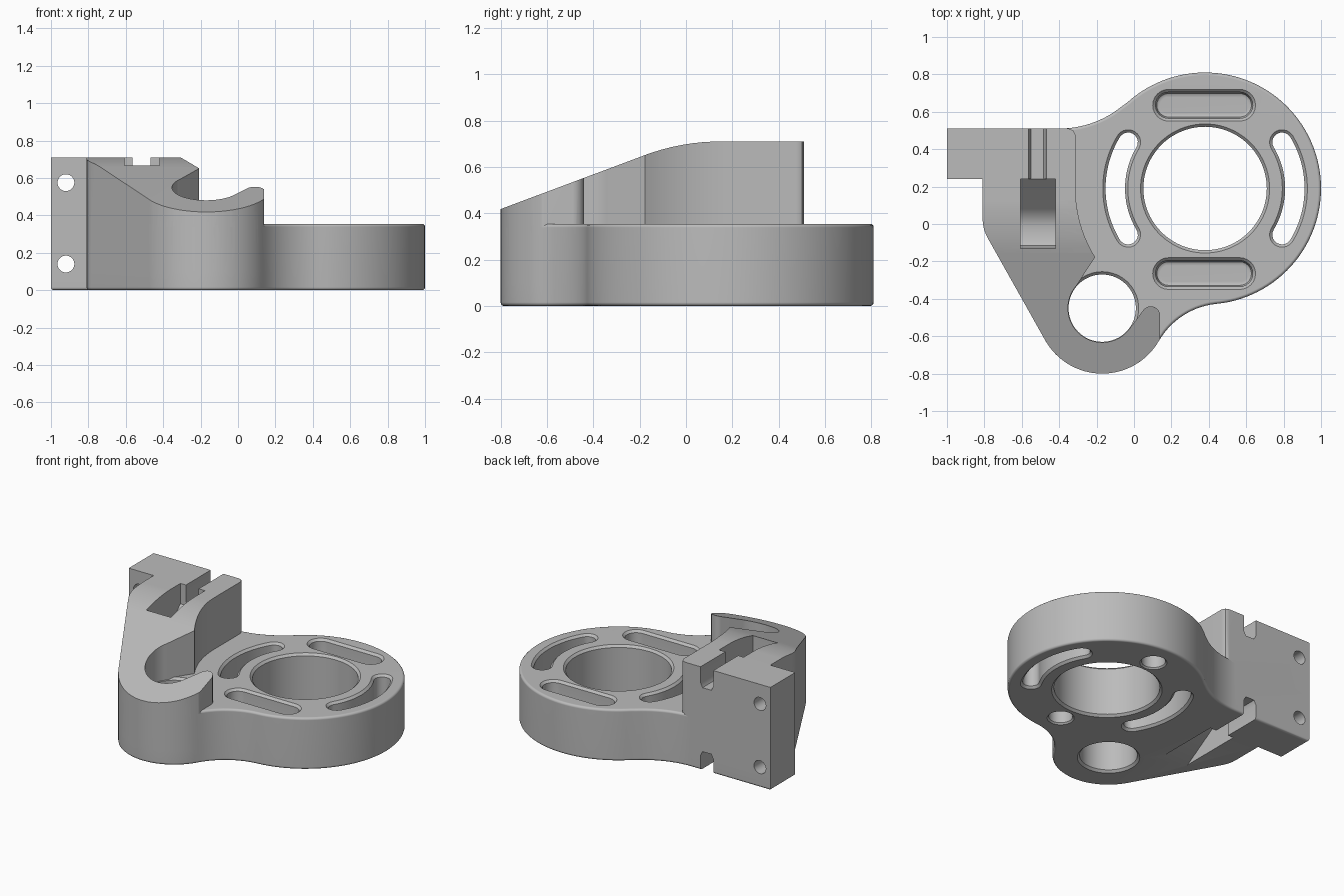
import bpy, bmesh
from math import sin, cos, radians
from mathutils import Vector

cube = bpy.data.objects.get("Cube")
if cube:
    bpy.data.objects.remove(cube, do_unlink=True)

RING = (0.38, 0.19)      # large bore centre
BOSS = (-0.17, -0.45)    # small bore centre
DECK = 0.355             # plate height
TOP = 0.71               # clamp block height

grey = bpy.data.materials.new("plain_grey")
grey.use_nodes = True
grey.diffuse_color = (0.5, 0.5, 0.5, 1)
shader = next(n for n in grey.node_tree.nodes if n.type == 'BSDF_PRINCIPLED')
shader.inputs["Base Color"].default_value = (0.5, 0.5, 0.5, 1)
shader.inputs["Roughness"].default_value = 0.6


def arc(c, r, a0, a1, n):
    angles = [radians(a0 + (a1 - a0) * i / n) for i in range(n + 1)]
    return [(c[0] + r * cos(a), c[1] + r * sin(a)) for a in angles]


def circle(c, r, n=64):
    return arc(c, r, 0, 360, n)[:-1]


def capsule(c, half, r):
    return (arc((c[0] + half, c[1]), r, -90, 90, 12)
            + arc((c[0] - half, c[1]), r, 90, 270, 12))


def arc_slot(c, rad, mid, spread, w):
    """Outline of a curved slot with round ends."""
    a0, a1 = mid - spread, mid + spread
    end0, end1 = arc(c, rad, a0, a1, 1)
    return (arc(c, rad + w, a0, a1, 20)[:-1] + arc(end1, w, a1, a1 + 180, 10)[:-1]
            + arc(c, rad - w, a1, a0, 20)[:-1] + arc(end0, w, a0 + 180, a0 + 360, 10)[:-1])


def loft(layers, axis='Z'):
    """Closed solid through equal-length outlines stacked along an axis."""
    bm = bmesh.new()
    place = {'Z': lambda u, v, h: (u, v, h),
             'X': lambda u, v, h: (h, u, v),
             'Y': lambda u, v, h: (u, h, v)}[axis]
    loops = [[bm.verts.new(place(u, v, h)) for u, v in pts] for pts, h in layers]
    bm.faces.new(loops[0])
    bm.faces.new(loops[-1])
    for low, high in zip(loops, loops[1:]):
        for i in range(len(low)):
            j = (i + 1) % len(low)
            bm.faces.new((low[i], low[j], high[j], high[i]))
    bmesh.ops.recalc_face_normals(bm, faces=bm.faces[:])
    return bm


def finish(bm, name):
    mesh = bpy.data.meshes.new(name)
    bm.to_mesh(mesh)
    bm.free()
    obj = bpy.data.objects.new(name, mesh)
    bpy.context.scene.collection.objects.link(obj)
    mesh.materials.append(grey)
    return obj


def round_rims(bm, size, lowest):
    """Round the edges between walls and caps that lie above a height."""
    bm.normal_update()
    edges = []
    for e in bm.edges:
        if len(e.link_faces) == 2 and min(v.co.z for v in e.verts) >= lowest:
            flat, steep = sorted((abs(f.normal.z) for f in e.link_faces), reverse=True)
            if flat > 0.5 and steep < 0.1:
                edges.append(e)
    bmesh.ops.bevel(bm, geom=edges, offset=size, segments=3, profile=0.5,
                    affect='EDGES', clamp_overlap=True)


def combine(obj, bm, operation='DIFFERENCE'):
    tool = finish(bm, "cutter") if isinstance(bm, bmesh.types.BMesh) else bm
    tool.hide_render = True
    mod = obj.modifiers.new("combine", 'BOOLEAN')
    mod.operation, mod.object, mod.solver = operation, tool, 'EXACT'
    bpy.context.view_layer.objects.active = obj
    bpy.ops.object.modifier_apply(modifier=mod.name)
    bpy.data.objects.remove(tool, do_unlink=True)


def through(shape, r, rim=0.015):
    """Through-hole cutter with both rims eased."""
    e = 0.002
    return loft([(shape(r + rim + e), -e), (shape(r), rim),
                 (shape(r), DECK - rim), (shape(r + rim + e), DECK + e)])


# Outline parts shared by the plate and the clamp block
boss_side = arc(BOSS, 0.35, -30, -150.6, 32)
left_side = [(-0.785, -0.07), (-0.8, -0.035), (-0.808, 0.0), (-0.81, 0.04),
             (-0.81, 0.24), (-1, 0.24), (-1, 0.51)]

# Base plate
plate_outline = (arc((-0.4, 1.041), 0.531, -90, -47.7, 14)[:-1]
                 + arc(RING, 0.62, 132.3, -84.1, 72)[:-1]
                 + arc((0.48, -0.825), 0.4, 95.9, 150, 14)[:-1]
                 + boss_side + left_side)
bm = loft([(plate_outline, 0), (plate_outline, DECK)])
round_rims(bm, 0.016, -1)
body = finish(bm, "bracket_body")

# Bores, curved slots and straight pockets of the plate
combine(body, through(lambda r: circle(RING, r, 80), 0.33))
combine(body, through(lambda r: circle(BOSS, r), 0.18))
for side in (0, 180):
    combine(body, through(lambda r: arc_slot(RING, 0.48, side, 31, r), 0.052))
for y in (0.635, -0.265):
    centre = (0.375, y)
    combine(body, loft([(capsule(centre, 0.19, r), z) for r, z in
                        ((0.045, 0.2), (0.063, 0.21), (0.07, 0.23),
                         (0.07, 0.34), (0.088, 0.358))]))
    combine(body, loft([(circle(centre, r, 32), z) for r, z in
                        ((0.087, -0.002), (0.075, 0.01), (0.075, 0.12))]))

# Clamp block: wall around the small bore, open towards the large bore
block_outline = ([(-0.35, 0.51), (-0.325, 0.5), (-0.313, 0.475)]
                 + arc(RING, 0.693, 180, 212, 12)
                 + arc(BOSS, 0.183, 139, 319, 32)
                 + arc((0.09, -0.49), 0.05, 139, 0, 8)
                 + [(0.14, -0.613)] + boss_side + left_side)
bm = loft([(block_outline, 0.1), (block_outline, TOP)])

# Rounded slope of the block top
for i in range(1, 8):
    a = radians(20.5 * i / 7)
    normal = Vector((0, -sin(a), cos(a)))
    point = Vector((0, 0.15, TOP - 0.94)) + normal * 0.94
    bmesh.ops.bisect_plane(bm, geom=bm.verts[:] + bm.edges[:] + bm.faces[:],
                           plane_co=point, plane_no=normal, clear_outer=True)
    bmesh.ops.holes_fill(bm, edges=[e for e in bm.edges if e.is_boundary], sides=0)
bmesh.ops.recalc_face_normals(bm, faces=bm.faces[:])
round_rims(bm, 0.018, 0.2)
combine(body, finish(bm, "clamp_block"), 'UNION')

# Strap pockets, above and below
upper = [(0.24, 0.9), (0.24, 0.57), (0.08, 0.41), (0.04, 0.38), (-0.01, 0.365),
         (-0.08, 0.37), (-0.115, 0.39), (-0.13, 0.43), (-0.13, 0.9)]
lower = [(0.24, -0.1), (0.24, 0.22), (0.22, 0.25), (0.19, 0.25), (-0.36, -0.1)]
for profile in (upper, lower):
    combine(body, loft([(profile, -0.607), (profile, -0.42)], 'X'))

# Strap grooves through the back edge
for z, way in ((0.57, 1), (0.13, -1)):
    groove = [(-0.565, z + way * 0.4), (-0.565, z + way * 0.03), (-0.55, z),
              (-0.483, z), (-0.468, z + way * 0.03), (-0.468, z + way * 0.4)]
    combine(body, loft([(groove, 0.2), (groove, 0.7)], 'Y'))

# Screw holes in the mounting flange
for z in (0.14, 0.575):
    hole = circle((-0.92, z), 0.045, 32)
    combine(body, loft([(hole, 0.1), (hole, 0.7)], 'Y'))

# Smooth shading with crisp flats
bpy.ops.object.select_all(action='DESELECT')
body.select_set(True)
bpy.context.view_layer.objects.active = body
bpy.ops.object.shade_smooth_by_angle(angle=radians(35))
weighted = body.modifiers.new("weighted_normals", 'WEIGHTED_NORMAL')
weighted.keep_sharp = True
